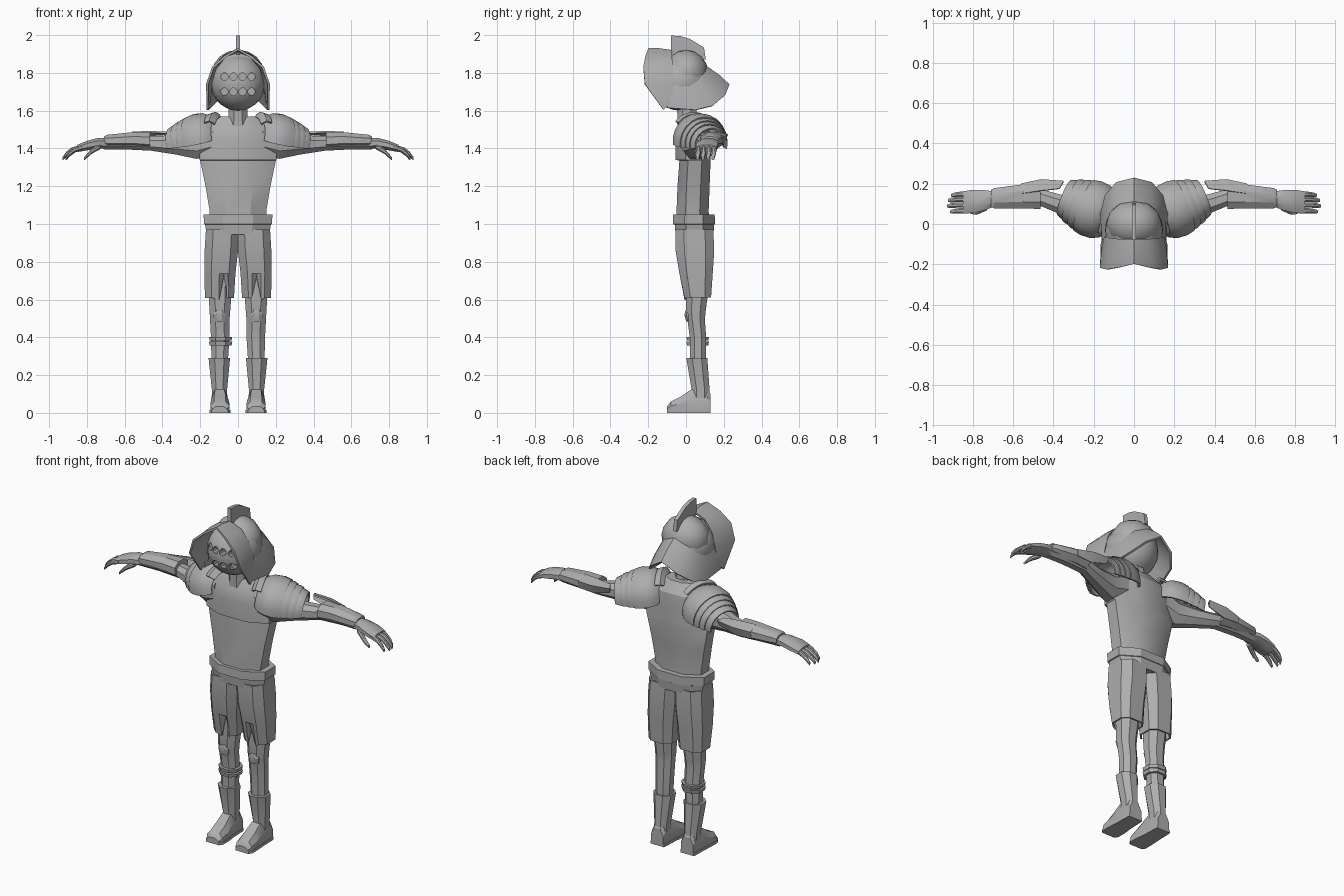
import bpy, bmesh, math
from mathutils import Vector

if "Cube" in bpy.data.objects:
    bpy.data.objects.remove(bpy.data.objects["Cube"])

steel = bpy.data.materials.new("steel_grey")
steel.diffuse_color = (0.42, 0.42, 0.42, 1)
steel.use_nodes = True
steel.node_tree.nodes["Principled BSDF"].inputs["Base Color"].default_value = steel.diffuse_color


def finish(name, bm, solid=0.0, cutter=None, angle=28):
    bmesh.ops.remove_doubles(bm, verts=bm.verts, dist=1e-5)
    bmesh.ops.recalc_face_normals(bm, faces=bm.faces)
    me = bpy.data.meshes.new(name)
    bm.to_mesh(me)
    bm.free()
    me.materials.append(steel)
    ob = bpy.data.objects.new(name, me)
    bpy.context.collection.objects.link(ob)
    bpy.ops.object.select_all(action='DESELECT')
    ob.select_set(True)
    bpy.context.view_layer.objects.active = ob
    if solid:
        m = ob.modifiers.new("thickness", 'SOLIDIFY')
        m.thickness = solid
        m.offset = 0
        bpy.ops.object.modifier_apply(modifier=m.name)
    if cutter:
        m = ob.modifiers.new("holes", 'BOOLEAN')
        m.operation = 'DIFFERENCE'
        m.solver = 'EXACT'
        m.object = cutter
        bpy.ops.object.modifier_apply(modifier=m.name)
    bpy.ops.object.shade_smooth_by_angle(angle=math.radians(angle))
    return ob


def loft(name, rings, closed=True, caps=True, solid=0.0, angle=28):
    """Skin a list of point rings (or open rows) into one surface."""
    bm = bmesh.new()
    vs = [[bm.verts.new(p) for p in r] for r in rings]
    n = len(vs[0])
    for a, b in zip(vs, vs[1:]):
        for i in range(n if closed else n - 1):
            j = (i + 1) % n
            bm.faces.new((a[i], a[j], b[j], b[i]))
    if caps:
        bm.faces.new(vs[0])
        bm.faces.new(vs[-1])
    return finish(name, bm, solid, angle=angle)


def octagon(u0, u1, v0, v1, c=0.28):
    du, dv = (u1 - u0) * c, (v1 - v0) * c
    return [(u0 + du, v0), (u1 - du, v0), (u1, v0 + dv), (u1, v1 - dv),
            (u1 - du, v1), (u0 + du, v1), (u0, v1 - dv), (u0, v0 + dv)]


def column(name, rows, s=1, c=0.28):
    """Vertical loft; rows are (z, x0, x1, y0, y1)."""
    return loft(name, [[(s * u, v, z) for u, v in octagon(x0, x1, y0, y1, c)]
                       for z, x0, x1, y0, y1 in rows])


def limb(name, rows, s):
    """Sideways loft; rows are (x, y, z, half depth, half height)."""
    return loft(name, [[(s * x, u, v) for u, v in octagon(y - h, y + h, z - k, z + k)]
                       for x, y, z, h, k in rows])


# Torso with overhanging breastplate, neck and belt
column("torso", [(z, -h, h, a, b) for z, h, a, b in [
    (0.98, .150, -.05, .125), (1.07, .150, -.05, .12), (1.2, .172, -.045, .125),
    (1.335, .20, -.035, .13), (1.34, .205, -.055, .13), (1.44, .205, -.055, .135),
    (1.51, .17, -.05, .13), (1.57, .09, -.02, .09)]])
column("neck", [(1.49, -.055, .055, -.045, .07), (1.56, -.05, .05, -.045, .06),
                (1.66, -.05, .05, -.05, .05)])
column("belt", [(.945, -.165, .165, -.055, .145), (1.0, -.175, .175, -.06, .15)])
column("belt_lip", [(.995, -.17, .17, -.055, .145), (1.0, -.18, .18, -.07, .153),
                    (1.05, -.182, .182, -.068, .152), (1.05, -.155, .155, -.05, .13)])

# Legs, boots and torn shorts
for s, side in ((1, "left"), (-1, "right")):
    column(side + "_leg", [
        (.78, .03, .155, -.01, .12), (.62, .035, .155, .0, .115),
        (.53, .042, .15, .0, .103), (.49, .045, .148, .008, .10),
        (.40, .045, .143, .02, .107), (.25, .055, .14, .02, .107)], s)
    column(side + "_knee_plate", [(.485, .07, .125, .0, .03), (.52, .065, .132, -.008, .03),
                                  (.545, .075, .122, -.003, .03)], s)
    column(side + "_boot_shaft", [(.06, .055, .14, .025, .128), (.12, .058, .138, .03, .125),
                                  (.29, .042, .156, .002, .113)], s)
    foot = [(.13, .058, .137, .10), (.115, .055, .14, .125), (.03, .052, .142, .125),
            (-.03, .045, .146, .085), (-.08, .045, .146, .06), (-.10, .058, .135, .035)]
    loft(side + "_foot", [[(s * x0, y, .012), (s * x1, y, .012), (s * x1, y, z * .6),
                           (s * (x1 - .02), y, z), (s * (x0 + .02), y, z), (s * x0, y, z * .6)]
                          for y, x0, x1, z in foot])
    loft(side + "_sole", [[(s * x0, y, 0), (s * x1, y, 0), (s * x1, y, .016), (s * x0, y, .016)]
                          for y, x0, x1, z in [(y, a - .004, b + .004, z) for y, a, b, z in foot]])
    notch = .098 if s > 0 else .075
    rings = []
    for z, x0, x1, y0, y1, tip in [(.97, 0, .165, -.05, .14, 0), (.86, .004, .172, -.05, .145, 0),
                                   (.74, .018, .174, -.03, .137, 0), (.61, .026, .17, -.003, .128, .11)]:
        pts = octagon(x0, x1, y0, y1, .22)
        front = [(notch - .025, y0, z), (notch, y0, z + tip), (notch + .025, y0, z - tip * .1)]
        ring = [(*pts[0], z)] + front + [(u, v, z) for u, v in pts[1:]]
        rings.append([(s * x, y, h) for x, y, h in ring])
    loft(side + "_shorts_leg", rings, caps=False, solid=.01)

for i, z in enumerate((.357, .383)):
    column(f"shin_strap_{i}", [(z, .034, .15, .006, .118), (z + .02, .03, .154, .002, .122)], -1)

# Arms, forearm guards and hands
for s, side in ((1, "left"), (-1, "right")):
    limb(side + "_arm", [(.13, .04, 1.45, .075, .09), (.22, .05, 1.42, .065, .075),
                         (.33, .085, 1.42, .052, .052), (.46, .13, 1.425, .042, .037),
                         (.6, .13, 1.43, .04, .035), (.71, .125, 1.425, .036, .03)], s)
    limb(side + "_forearm_guard", [(.465, .135, 1.44, .06, .045), (.55, .137, 1.445, .06, .042),
                                   (.695, .128, 1.44, .05, .032), (.71, .128, 1.438, .042, .024)], s)
    loft(side + "_elbow_flap", [[(s * x, y, z) for x, y, z in row] for row in (
        [(.36, .195, 1.45), (.46, .195, 1.42), (.56, .195, 1.425)],
        [(.35, .21, 1.478), (.46, .218, 1.47), (.56, .197, 1.46)],
        [(.37, .175, 1.483), (.46, .165, 1.488), (.56, .15, 1.485)])],
        closed=False, caps=False, solid=.01)
    limb(side + "_palm", [(.69, .125, 1.425, .036, .028), (.74, .118, 1.428, .05, .028),
                          (.80, .112, 1.415, .058, .025), (.85, .108, 1.40, .054, .019)], s)
    for i, (y, d) in enumerate(((.066, -.015), (.094, 0), (.122, -.003), (.148, -.02))):
        limb(f"{side}_finger_{i}", [(.82, y, 1.408, .013, .013), (.88 + d, y, 1.393, .013, .013),
                                    (.91 + d, y - .003, 1.37, .012, .012),
                                    (.928 + d, y - .005, 1.347, .007, .009)], s)
    limb(side + "_thumb", [(.73, .085, 1.41, .017, .015), (.775, .062, 1.385, .014, .014),
                           (.795, .058, 1.365, .012, .012), (.815, .06, 1.345, .008, .008)], s)

    # Shoulder armour: overlapping arched shells along the arm direction
    axis = Vector((.9, .36, -.16)).normalized()
    across = Vector((-axis.y, axis.x, 0)).normalized()
    up = axis.cross(across)
    base = Vector((.13, .045, 1.455))
    shells = {"collar": [(-.05, .10), (-.03, .13), (.0, .125)],
              "dome": [(-.02, .085), (.005, .118), (.04, .135), (.09, .139), (.13, .13)],
              "lame_a": [(.12, .122), (.145, .125), (.165, .117)],
              "lame_b": [(.155, .11), (.18, .113), (.20, .105)],
              "lame_c": [(.19, .097), (.21, .099), (.235, .088)]}
    for part, prof in shells.items():
        lo, hi = (40, 140) if part == "collar" else (-12, 192)
        rows = []
        for t, r in prof:
            row = []
            for k in range(13):
                a = math.radians(lo + (hi - lo) * k / 12)
                p = base + axis * t + across * (r * math.cos(a)) + up * (r * math.sin(a))
                row.append((s * p.x, p.y, p.z))
            rows.append(row)
        loft(f"{side}_shoulder_{part}", rows, closed=False, caps=False, solid=.01, angle=35)


# Helmet: face mask with breathing holes, skull cap, crest and flared brims
def ellipsoid(name, c, r, seg, rings, cutter=None, angle=35):
    bm = bmesh.new()
    bmesh.ops.create_uvsphere(bm, u_segments=seg, v_segments=rings, radius=1)
    for v in bm.verts:
        v.co = Vector([c[i] + v.co[i] * r[i] for i in range(3)])
    return finish(name, bm, cutter=cutter, angle=angle)


bm = bmesh.new()
for z in (1.70, 1.78):
    for x in (-.072, -.024, .024, .072):
        ring = [(x + .02 * math.cos(k * math.pi / 5), z + .02 * math.sin(k * math.pi / 5))
                for k in range(10)]
        ends = [[bm.verts.new((u, y, w)) for u, w in ring] for y in (-.4, -.135)]
        for k in range(10):
            bm.faces.new((ends[0][k], ends[0][k - 1], ends[1][k - 1], ends[1][k]))
        bm.faces.new(ends[0])
        bm.faces.new(ends[1])
holes = finish("hole_cutter", bm)
ellipsoid("face_mask", (0, -.03, 1.748), (.145, .155, .148), 20, 14, holes)
bpy.data.objects.remove(holes)
ellipsoid("skull_cap", (0, .0, 1.80), (.138, .118, .122), 12, 8)

crest = [(-.08, 1.90), (-.08, 1.998), (-.03, 1.995), (.02, 1.98), (.095, 1.935), (.105, 1.87),
         (.06, 1.87)]
loft("crest", [[(x, y, z) for y, z in crest] for x in (-.011, .011)])


def brim(name, inner, outer, bulge):
    """Flared sheet between two half outlines, mirrored across x."""
    mid = [(Vector(a) + Vector(b)) / 2 for a, b in zip(inner, outer)]
    mid = [m + (m - Vector((0, 0, 1.76))).normalized() * bulge for m in mid]
    rows = []
    for row in (inner, mid, outer):
        rows.append([(-x, y, z) for x, y, z in reversed(row[1:])] + [tuple(p) for p in row])
    loft(name, rows, closed=False, caps=False, solid=.012, angle=40)


brim("front_brim",
     [(0, -.075, 1.915), (.07, -.075, 1.888), (.118, -.07, 1.825), (.143, -.065, 1.74),
      (.15, -.07, 1.65)],
     [(0, -.198, 1.925), (.07, -.215, 1.885), (.132, -.226, 1.83), (.163, -.218, 1.74),
      (.16, -.12, 1.605)], .006)
brim("rear_brim",
     [(0, .108, 1.83), (.07, .096, 1.80), (.112, .06, 1.755), (.132, .0, 1.73),
      (.138, -.07, 1.74)],
     [(0, .226, 1.735), (.085, .205, 1.68), (.14, .14, 1.625), (.162, .05, 1.603),
      (.155, -.10, 1.615)], .008)
